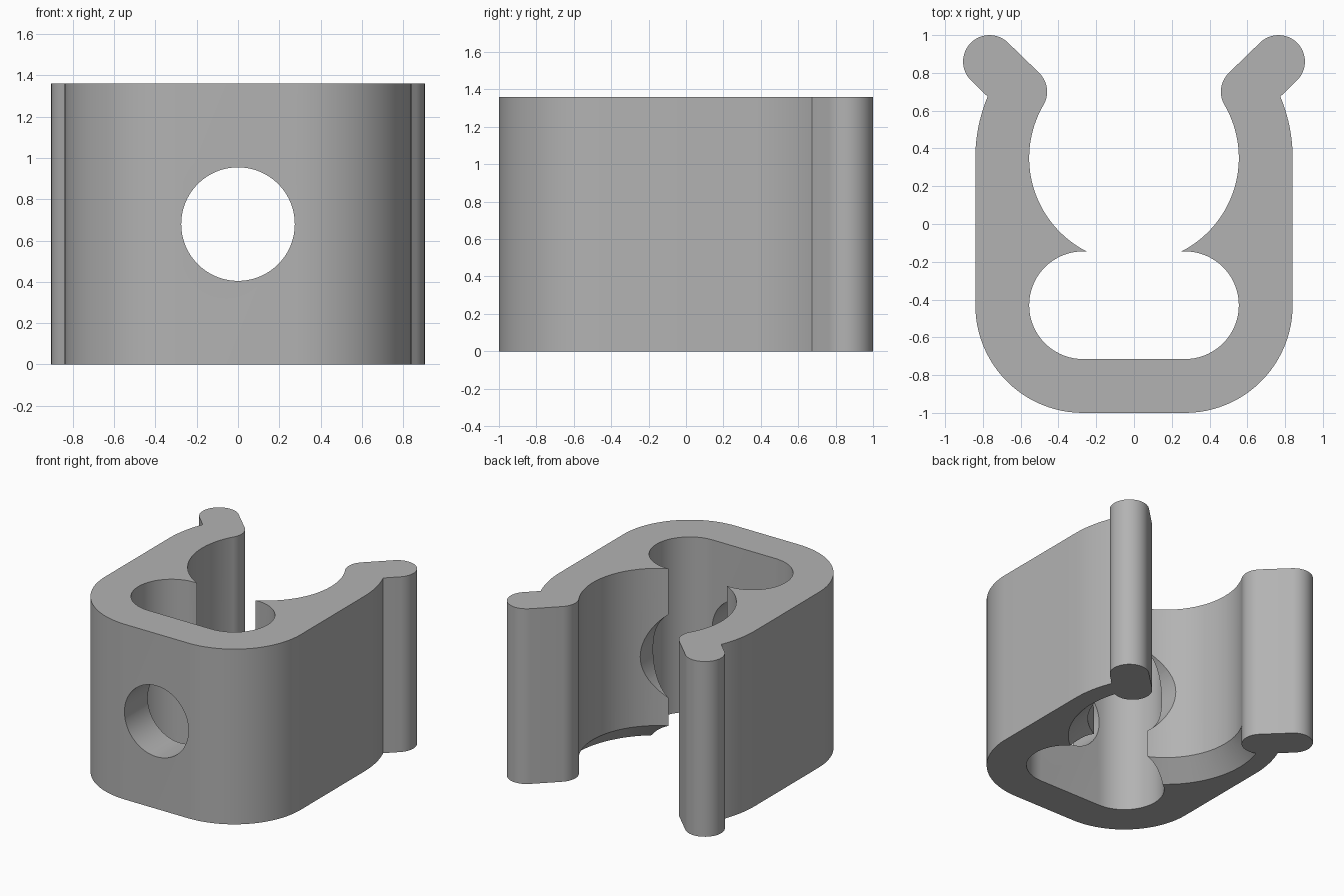
import bpy, bmesh
from math import cos, sin, radians, pi

if "Cube" in bpy.data.objects:
    bpy.data.objects.remove(bpy.data.objects["Cube"], do_unlink=True)

HEIGHT = 1.36
BORE_Y, BORE_R = 0.35, 0.555
SLOT_X, SLOT_Y = 0.27, -0.43
HOLE_Z = HEIGHT / 2
CHAMFER = 0.14

grey = bpy.data.materials.new("grey_plastic")
grey.use_nodes = True
colour = (0.45, 0.45, 0.45, 1)
grey.diffuse_color = colour
grey.node_tree.nodes["Principled BSDF"].inputs["Base Color"].default_value = colour


def arc(cx, cy, r, start, end, steps=24):
    angles = [radians(start + (end - start) * i / steps) for i in range(steps + 1)]
    return [(cx + r * cos(a), cy + r * sin(a)) for a in angles]


def make_object(name, bm):
    bmesh.ops.recalc_face_normals(bm, faces=bm.faces)
    mesh = bpy.data.meshes.new(name)
    bm.to_mesh(mesh)
    bm.free()
    mesh.materials.append(grey)
    obj = bpy.data.objects.new(name, mesh)
    bpy.context.collection.objects.link(obj)
    return obj


def extrude_profile(name, points):
    bm = bmesh.new()
    face = bm.faces.new([bm.verts.new((x, y, 0)) for x, y in points])
    top = bmesh.ops.extrude_face_region(bm, geom=[face])["geom"]
    verts = [v for v in top if isinstance(v, bmesh.types.BMVert)]
    bmesh.ops.translate(bm, vec=(0, 0, HEIGHT), verts=verts)
    return make_object(name, bm)


def make_cone(name, r1, r2, depth, location, tilt=0):
    bm = bmesh.new()
    bmesh.ops.create_cone(bm, cap_ends=True, segments=96, radius1=r1, radius2=r2, depth=depth)
    obj = make_object(name, bm)
    obj.location = location
    obj.rotation_euler.x = tilt
    return obj


def combine(target, tool, operation):
    mod = target.modifiers.new(tool.name, 'BOOLEAN')
    mod.operation, mod.solver, mod.object = operation, 'EXACT', tool
    bpy.context.view_layer.objects.active = target
    bpy.ops.object.modifier_apply(modifier=mod.name)
    bpy.data.objects.remove(tool, do_unlink=True)


# Clip body: rounded base, arms around a round bore, slot behind the base
half = arc(SLOT_X, SLOT_Y, 0.57, -90, 0)
half += arc(0, BORE_Y, 0.84, 0, 22.8, 10)
half += [(0.68, 0.78), (0.60, 0.70)]
half += arc(0, BORE_Y, BORE_R, 30.3, -63.2, 32)
half += arc(SLOT_X, SLOT_Y, 0.285, 90, -90, 36)
body = extrude_profile("clip_body", half + [(-x, y) for x, y in reversed(half)])

# Chamfer around the lower rim of the bore
margin = 0.05
rim = make_cone("rim_cutter", BORE_R + CHAMFER + margin, BORE_R - margin,
                CHAMFER + 2 * margin, (0, BORE_Y, CHAMFER / 2))
combine(body, rim, 'DIFFERENCE')

# Screw hole through the base, wider where it passes the inner ridges
screw = make_cone("screw_cutter", 0.275, 0.275, 0.8, (0, -0.9, HOLE_Z), pi / 2)
combine(body, screw, 'DIFFERENCE')
access = make_cone("access_cutter", 0.41, 0.41, 0.7, (0, -0.1, HOLE_Z), pi / 2)
combine(body, access, 'DIFFERENCE')

# Flared lips at the arm ends
for side in (1, -1):
    outline = arc(0.765, 0.86, 0.14, -45, 135) + arc(0.60, 0.70, 0.14, 135, 315)
    lip = extrude_profile("lip", [(side * x, y) for x, y in outline])
    combine(body, lip, 'UNION')

bpy.ops.object.select_all(action='DESELECT')
body.select_set(True)
bpy.context.view_layer.objects.active = body
bpy.ops.object.shade_smooth_by_angle(angle=radians(25))
